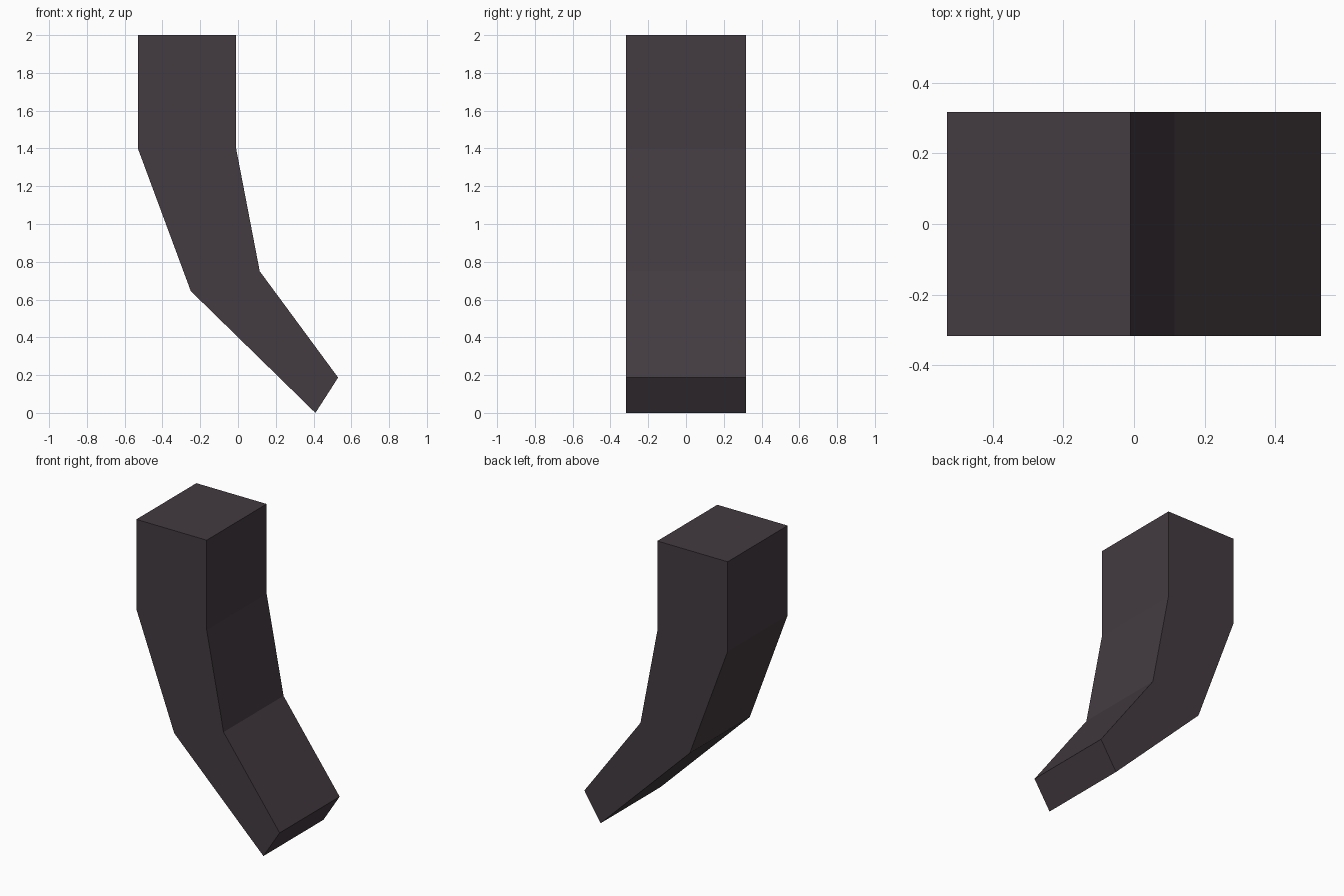
import bpy
import bmesh

cube = bpy.data.objects.get("Cube")
if cube:
    bpy.data.objects.remove(cube, do_unlink=True)

# Dark plum-grey material
colour = (0.056, 0.044, 0.052, 1.0)
mat = bpy.data.materials.new("dark plum grey")
mat.use_nodes = True
mat.diffuse_color = colour
mat.node_tree.nodes["Principled BSDF"].inputs["Base Color"].default_value = colour

# Bent, tapering side profile (x, z), extruded across the depth
HALF_DEPTH = 0.317
outer_edge = [(-0.53, 2.0), (-0.53, 1.4), (-0.25, 0.645), (0.41, 0.0)]
inner_edge = [(0.53, 0.187), (0.115, 0.75), (-0.01, 1.4), (-0.01, 2.0)]

bm = bmesh.new()
front = bm.faces.new([bm.verts.new((x, -HALF_DEPTH, z)) for x, z in outer_edge + inner_edge])
extruded = bmesh.ops.extrude_face_region(bm, geom=[front], use_keep_orig=True)
back_verts = [v for v in extruded["geom"] if isinstance(v, bmesh.types.BMVert)]
bmesh.ops.translate(bm, verts=back_verts, vec=(0, 2 * HALF_DEPTH, 0))
bmesh.ops.recalc_face_normals(bm, faces=bm.faces)

mesh = bpy.data.meshes.new("curved_horn")
bm.to_mesh(mesh)
bm.free()
mesh.materials.append(mat)
horn = bpy.data.objects.new("curved_horn", mesh)
bpy.context.collection.objects.link(horn)
